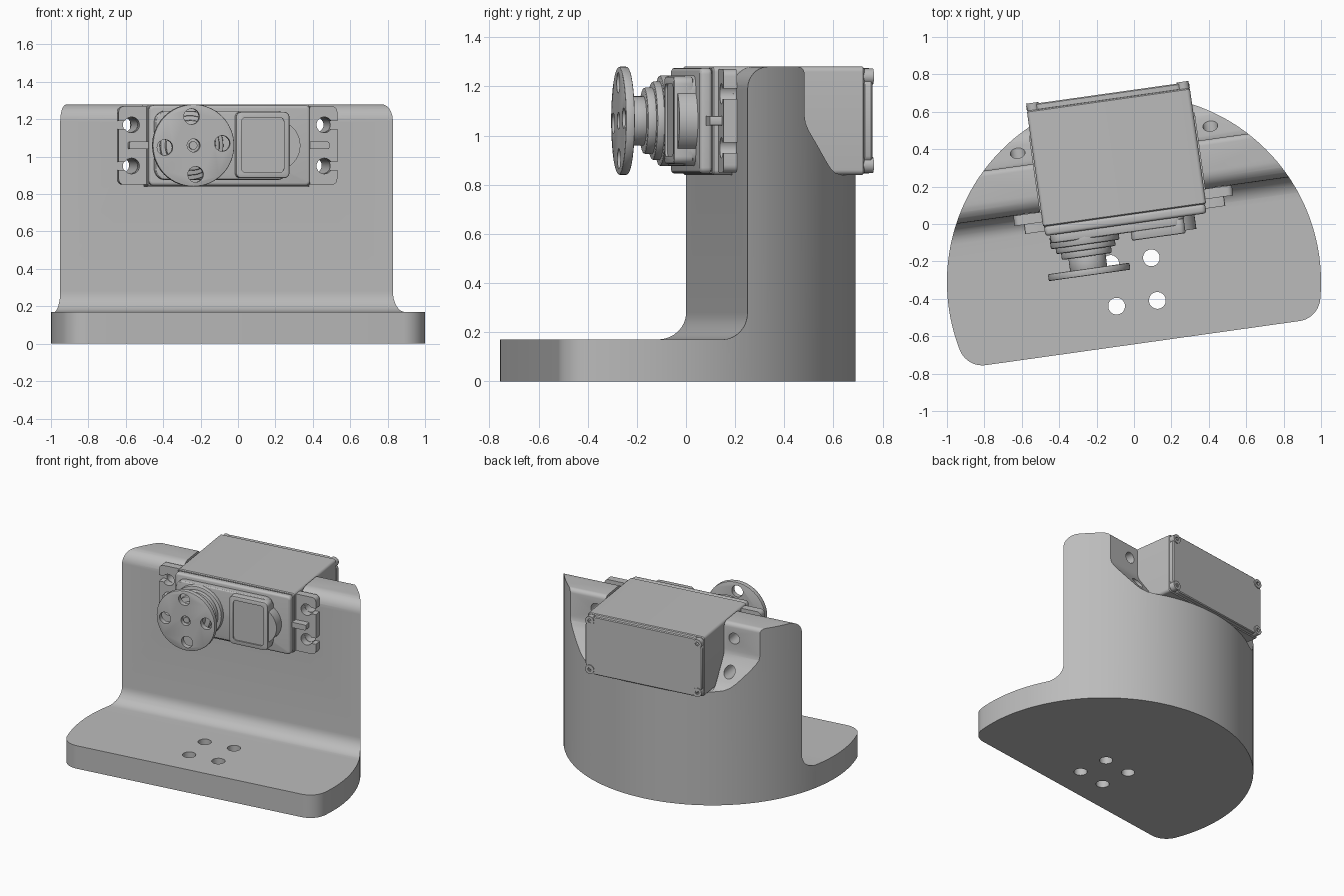
import bpy, bmesh, math
from mathutils import Matrix, Vector

if "Cube" in bpy.data.objects:
    bpy.data.objects.remove(bpy.data.objects["Cube"])

# Everything is laid out square to the bracket, then turned and shifted as a whole
PLACE = Matrix.Translation((0, -0.31, 0)) @ Matrix.Rotation(math.radians(8), 4, 'Z')
ZC = 1.06      # height of the motor axis
HORN_X = -0.23

grey = bpy.data.materials.new("plain grey")
grey.diffuse_color = (0.5, 0.5, 0.5, 1)
grey.use_nodes = True
grey.node_tree.nodes["Principled BSDF"].inputs["Base Color"].default_value = grey.diffuse_color


def arc(cx, cy, r, a0, a1, n=8):
    return [(cx + r * math.cos(math.radians(a0 + (a1 - a0) * i / n)),
             cy + r * math.sin(math.radians(a0 + (a1 - a0) * i / n))) for i in range(n + 1)]


def rounded(x0, x1, y0, y1, r, n=6):
    return (arc(x1 - r, y1 - r, r, 0, 90, n) + arc(x0 + r, y1 - r, r, 90, 180, n)
            + arc(x0 + r, y0 + r, r, 180, 270, n) + arc(x1 - r, y0 + r, r, 270, 360, n))


def prism(name, pts, a, b, axis):
    """Extrude a 2D outline from a to b along one axis."""
    put = {'X': lambda p, t: (t, p[0], p[1]),
           'Y': lambda p, t: (p[0], t, p[1]),
           'Z': lambda p, t: (p[0], p[1], t)}[axis]
    bm = bmesh.new()
    lo = [bm.verts.new(put(p, a)) for p in pts]
    hi = [bm.verts.new(put(p, b)) for p in pts]
    bm.faces.new(lo)
    bm.faces.new(hi[::-1])
    for i in range(len(pts)):
        j = (i + 1) % len(pts)
        bm.faces.new((lo[j], lo[i], hi[i], hi[j]))
    bmesh.ops.recalc_face_normals(bm, faces=bm.faces)
    me = bpy.data.meshes.new(name)
    bm.to_mesh(me)
    bm.free()
    me.materials.append(grey)
    ob = bpy.data.objects.new(name, me)
    bpy.context.collection.objects.link(ob)
    return ob


def rod(name, x, z, r, a, b, n=40):
    return prism(name, arc(x, z, r, 0, 360 - 360 / n, n - 1), a, b, 'Y')


def apply(ob):
    """Bake the modifiers into the mesh."""
    deps = bpy.context.evaluated_depsgraph_get()
    me = bpy.data.meshes.new_from_object(ob.evaluated_get(deps))
    ob.modifiers.clear()
    ob.data = me


def combine(ob, others, op='DIFFERENCE'):
    for o in others:
        m = ob.modifiers.new("cut", 'BOOLEAN')
        m.operation, m.object, m.solver = op, o, 'EXACT'
    bpy.context.view_layer.update()
    apply(ob)
    for o in others:
        bpy.data.objects.remove(o)
    return ob


def bevel(ob, width, segs=3):
    m = ob.modifiers.new("round", 'BEVEL')
    m.width, m.segments, m.limit_method = width, segs, 'ANGLE'
    m.angle_limit = math.radians(40)
    bpy.context.view_layer.update()
    apply(ob)
    return ob


# Bracket: side profile of foot, wall and rear ledge, trimmed by the round plan
side = ([(-0.5, 0), (-0.5, 0.17)] + arc(0.33, 0.28, 0.11, -90, 0)
        + arc(0.53, 1.19, 0.09, 180, 90) + arc(0.67, 1.25, 0.03, 90, 0, 4)
        + [(0.70, 1.08), (0.705, 1.05), (0.72, 1.02), (0.81, 0.89), (0.83, 0.865),
           (0.855, 0.847), (0.89, 0.84), (1.2, 0.84), (1.2, 0)])
bracket = prism("bracket", side, -1.2, 1.2, 'X')
FRONT, CR = -0.33, 0.13                      # front edge and corner radius
cy = FRONT + CR
cx = math.sqrt((1 - CR) ** 2 - cy ** 2)
a = math.degrees(math.atan2(cy, cx))
plan = (arc(0, 0, 1, a, 180 - a, 110)
        + arc(-cx, cy, CR, 180 - a, 270, 10)[1:] + arc(cx, cy, CR, 270, 360 + a, 10)[:-1])
combine(bracket, [prism("plan", plan, -0.0, 2, 'Z')], 'INTERSECT')
cuts = [prism("slot", [(-0.445, 0.84), (0.445, 0.84), (0.445, 2), (-0.445, 2)], 0.2, 1.3, 'Y')]
for sx in (-1, 1):
    for z in (0.95, 1.17):
        cuts.append(rod("screw_hole", sx * 0.52, z, 0.04, 0.3, 1.2, 24))
    for sy in (-1, 1):
        cuts.append(prism("foot_hole", arc(sx * 0.11, sy * 0.115, 0.045, 0, 345, 23), -0.1, 0.5, 'Z'))
combine(bracket, cuts)

# Motor case with front lid and cut-cornered rear plate
bevel(prism("motor_case", rounded(-0.44, 0.44, 0.84, 1.28, 0.02), 0.36, 0.985, 'Y'), 0.006, 1)
bevel(prism("front_lid", rounded(-0.435, 0.435, 0.845, 1.275, 0.025), 0.31, 0.36, 'Y'), 0.015)
c = 0.065
rear = [(-0.44 + c, 0.845), (0.44 - c, 0.845), (0.44, 0.845 + c), (0.44, 1.275 - c),
        (0.44 - c, 1.275), (-0.44 + c, 1.275), (-0.44, 1.275 - c), (-0.44, 0.845 + c)]
bevel(prism("rear_plate", rear, 0.98, 1.018, 'Y'), 0.006, 1)
for sx in (-1, 1):
    for z in (0.88, 1.24):
        screw = rod("rear_screw", sx * 0.405, z, 0.033, 0.97, 1.024, 20)
        combine(screw, [rod("socket", sx * 0.405, z, 0.015, 1.01, 1.1, 6)])

# Mounting ears with open screw slots, and a small rib on each
for sx in (-1, 1):
    xs = sorted((sx * 0.42, sx * 0.59))
    ear = prism("mounting_ear", rounded(*xs, 0.85, 1.27, 0.03), 0.385, 0.44, 'Y')
    cuts = []
    for z in (0.95, 1.17):
        x0, x1 = sorted((sx * 0.53, sx * 0.7))
        cuts.append(rod("hole", sx * 0.52, z, 0.042, 0.3, 0.5, 24))
        cuts.append(prism("slot", [(x0, z - 0.022), (x1, z - 0.022), (x1, z + 0.022), (x0, z + 0.022)],
                          0.3, 0.5, 'Y'))
    combine(ear, cuts)
    x0, x1 = sorted((sx * 0.43, sx * 0.54))
    prism("ear_rib", rounded(x0, x1, 1.04, 1.08, 0.008, 2), 0.335, 0.39, 'Y')

# Gear housing and square motor cap on the lid
bevel(prism("gear_housing", rounded(-0.41, 0.31, 0.875, 1.245, 0.06), 0.265, 0.32, 'Y'), 0.012)
cap = bevel(prism("motor_cap", rounded(0.02, 0.31, 0.885, 1.24, 0.03), 0.22, 0.3, 'Y'), 0.008, 2)
combine(cap, [prism("recess", rounded(0.05, 0.28, 0.915, 1.21, 0.025), 0.1, 0.23, 'Y')])
rod("cap_bulge", 0.235, ZC, 0.135, 0.235, 0.32)

# Stepped output shaft
for i, (r, v0, v1) in enumerate([(0.185, 0.235, 0.3), (0.16, 0.205, 0.25),
                                 (0.135, 0.17, 0.22), (0.10, 0.1, 0.18)]):
    bevel(rod("shaft_step_%d" % (i + 1), HORN_X, ZC, r, v0, v1, 48), 0.008, 2)

# Drive disc with four holes round the centre one
disc = bevel(rod("drive_disc", HORN_X, ZC, 0.22, 0.068, 0.105, 64), 0.006, 2)
holes = [rod("centre_hole", HORN_X, ZC, 0.035, 0.0, 0.2, 24)]
for k in range(4):
    t = math.radians(94 + 90 * k)
    holes.append(rod("disc_hole", HORN_X + 0.155 * math.cos(t), ZC + 0.155 * math.sin(t),
                     0.042, 0.0, 0.2, 24))
combine(disc, holes)
rod("centre_screw", HORN_X, ZC, 0.022, 0.08, 0.12, 20)

# Turn into place and shade smoothly between sharp edges
for ob in bpy.context.scene.objects:
    ob.data.transform(PLACE)
    ob.select_set(True)
    bpy.context.view_layer.objects.active = ob
bpy.ops.object.shade_smooth_by_angle(angle=math.radians(30))
